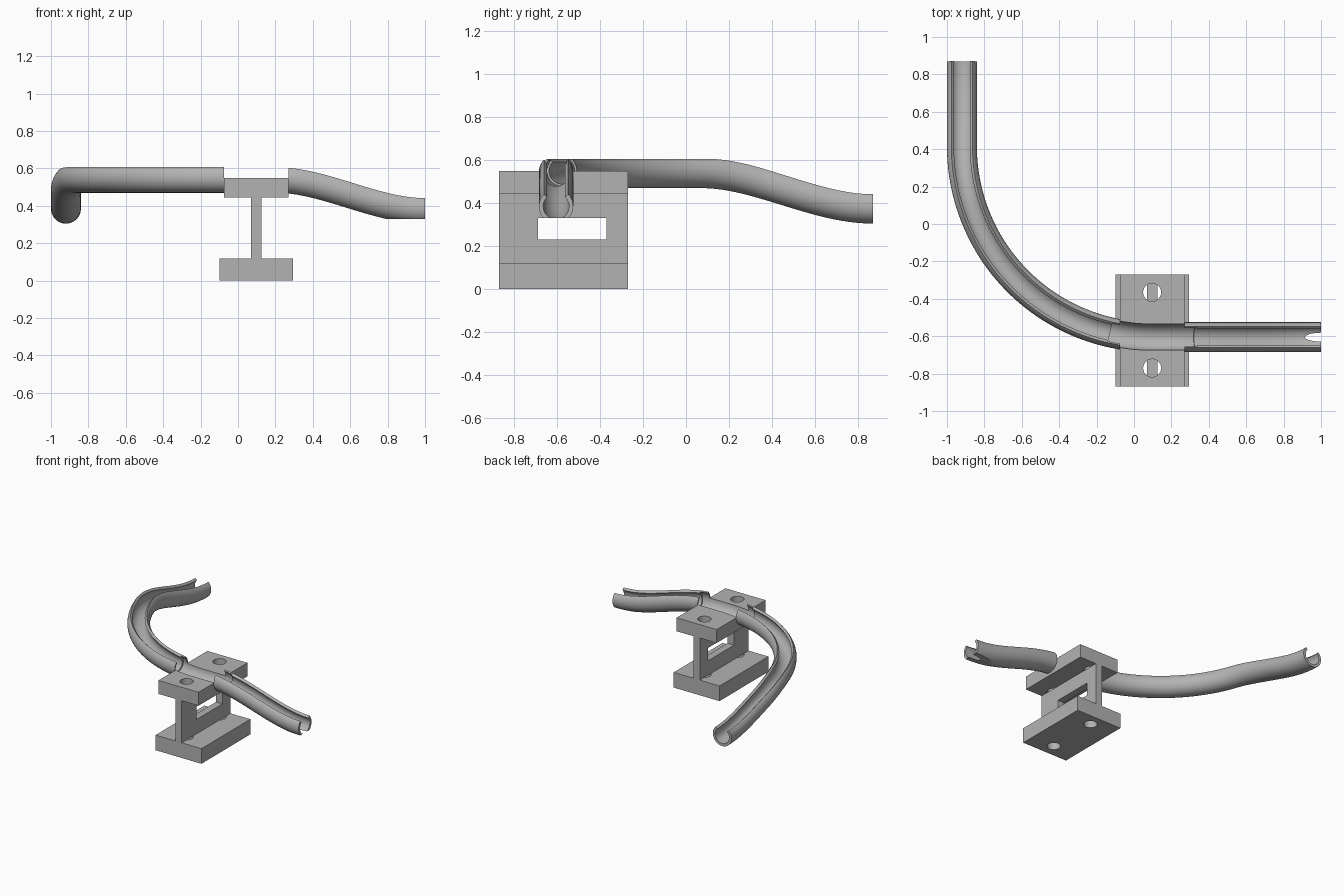
import bpy, bmesh
from math import pi, sin, cos, radians
from mathutils import Vector

cube = bpy.data.objects.get("Cube")
if cube:
    bpy.data.objects.remove(cube)

grey = bpy.data.materials.new("plain_grey")
grey.use_nodes = True
COLOUR = (0.45, 0.45, 0.45, 1)
grey.diffuse_color = COLOUR
grey.node_tree.nodes["Principled BSDF"].inputs["Base Color"].default_value = COLOUR

# Track layout: straight, quarter turn, straight, dipping at both ends
TURN_R, CX, CY = 1.02, 0.10, 0.415
LEAD, TAIL = 0.455, 0.90
TURN = TURN_R * pi / 2
TOTAL = LEAD + TURN + TAIL
HIGH, DROP, RAMP = 0.55, 0.165, 0.80
OUTER, INNER, BORE = 0.08, 0.06, 0.07


def track_point(s):
    t = max(0, 1 - min(s, TOTAL - s) / RAMP)
    z = HIGH - DROP * t * t * (3 - 2 * t)
    if s < LEAD:
        return Vector((CX - TURN_R, CY + LEAD - s, z))
    if s < LEAD + TURN:
        a = (s - LEAD) / TURN_R
        return Vector((CX - TURN_R * cos(a), CY - TURN_R * sin(a), z))
    return Vector((CX + s - LEAD - TURN, CY - TURN_R, z))


def finish(name, bm):
    bmesh.ops.recalc_face_normals(bm, faces=bm.faces)
    mesh = bpy.data.meshes.new(name)
    bm.to_mesh(mesh)
    bm.free()
    mesh.materials.append(grey)
    ob = bpy.data.objects.new(name, mesh)
    bpy.context.collection.objects.link(ob)
    return ob


def sweep(name, section, start, end, steps):
    """Sweep a closed section (side, up) square to the track."""
    bm = bmesh.new()
    rings = []
    for i in range(steps + 1):
        s = start + (end - start) * i / steps
        a, b = max(s - 0.005, 0), min(s + 0.005, TOTAL)
        along = (track_point(b) - track_point(a)).normalized()
        side = along.cross(Vector((0, 0, 1))).normalized()
        up = side.cross(along)
        p = track_point(s)
        rings.append([bm.verts.new(p + side * u + up * v) for u, v in section])
    n = len(section)
    for r, q in zip(rings, rings[1:]):
        for j in range(n):
            k = (j + 1) % n
            bm.faces.new((r[j], r[k], q[k], q[j]))
    bm.faces.new(rings[0])
    bm.faces.new(rings[-1])
    return finish(name, bm)


def box(name, lo, hi):
    bm = bmesh.new()
    bmesh.ops.create_cube(bm, size=1)
    for v in bm.verts:
        v.co = [l + (h - l) * (c + 0.5) for l, h, c in zip(lo, hi, v.co)]
    return finish(name, bm)


def cylinder(name, x, y, z, radius, depth):
    bm = bmesh.new()
    bmesh.ops.create_cone(bm, cap_ends=True, segments=40, radius1=radius,
                          radius2=radius, depth=depth)
    bmesh.ops.translate(bm, verts=bm.verts, vec=(x, y, z))
    return finish(name, bm)


def cut(ob, cutter):
    mod = ob.modifiers.new("cut", 'BOOLEAN')
    mod.operation, mod.solver, mod.object = 'DIFFERENCE', 'EXACT', cutter
    bpy.context.view_layer.update()
    graph = bpy.context.evaluated_depsgraph_get()
    mesh = bpy.data.meshes.new_from_object(ob.evaluated_get(graph))
    ob.modifiers.clear()
    ob.data = mesh


def arc(radius, a, b, n):
    return [(radius * cos(radians(a + (b - a) * i / n)),
             radius * sin(radians(a + (b - a) * i / n))) for i in range(n + 1)]


# Trough: three quarters of a tube, open at the top
trough = sweep("trough", arc(OUTER, 135, 405, 36) + arc(INNER, 405, 135, 36),
               0, TOTAL, 110)

# Stand: two flanges joined by a web
Y0, Y1 = -0.87, -0.27
X0, X1 = -0.075, 0.27
top_flange = box("top_flange", (X0, Y0, 0.445), (X1, Y1, HIGH))
web = box("web", (0.07, Y0, 0.118), (0.125, Y1, 0.445))
bottom_flange = box("bottom_flange", (-0.10, Y0, 0), (0.295, Y1, 0.118))

# Cutters
gap = box("gap_cutter", (X0, Y0, 0.2), (X1, Y1, 0.8))
window = box("window_cutter", (-0.2, -0.69, 0.23), (1.2, -0.37, 0.33))
bore = sweep("bore_cutter", arc(BORE, 0, 352.5, 47),
             LEAD + TURN - 0.23, LEAD + TURN + 0.23, 24)
holes = [cylinder("hole_cutter", 0.097, y, 0.3, 0.048, 1) for y in (-0.365, -0.77)]

for part, cutters in ((trough, [gap, window, bore]),
                      (top_flange, [bore] + holes),
                      (bottom_flange, holes),
                      (web, [window])):
    for c in cutters:
        cut(part, c)

for c in [gap, window, bore] + holes:
    bpy.data.objects.remove(c)

# Smooth rounded surfaces, keep edges crisp
bpy.ops.object.select_all(action='DESELECT')
for ob in (trough, top_flange, bottom_flange):
    ob.select_set(True)
bpy.context.view_layer.objects.active = trough
bpy.ops.object.shade_smooth_by_angle(angle=radians(30))
